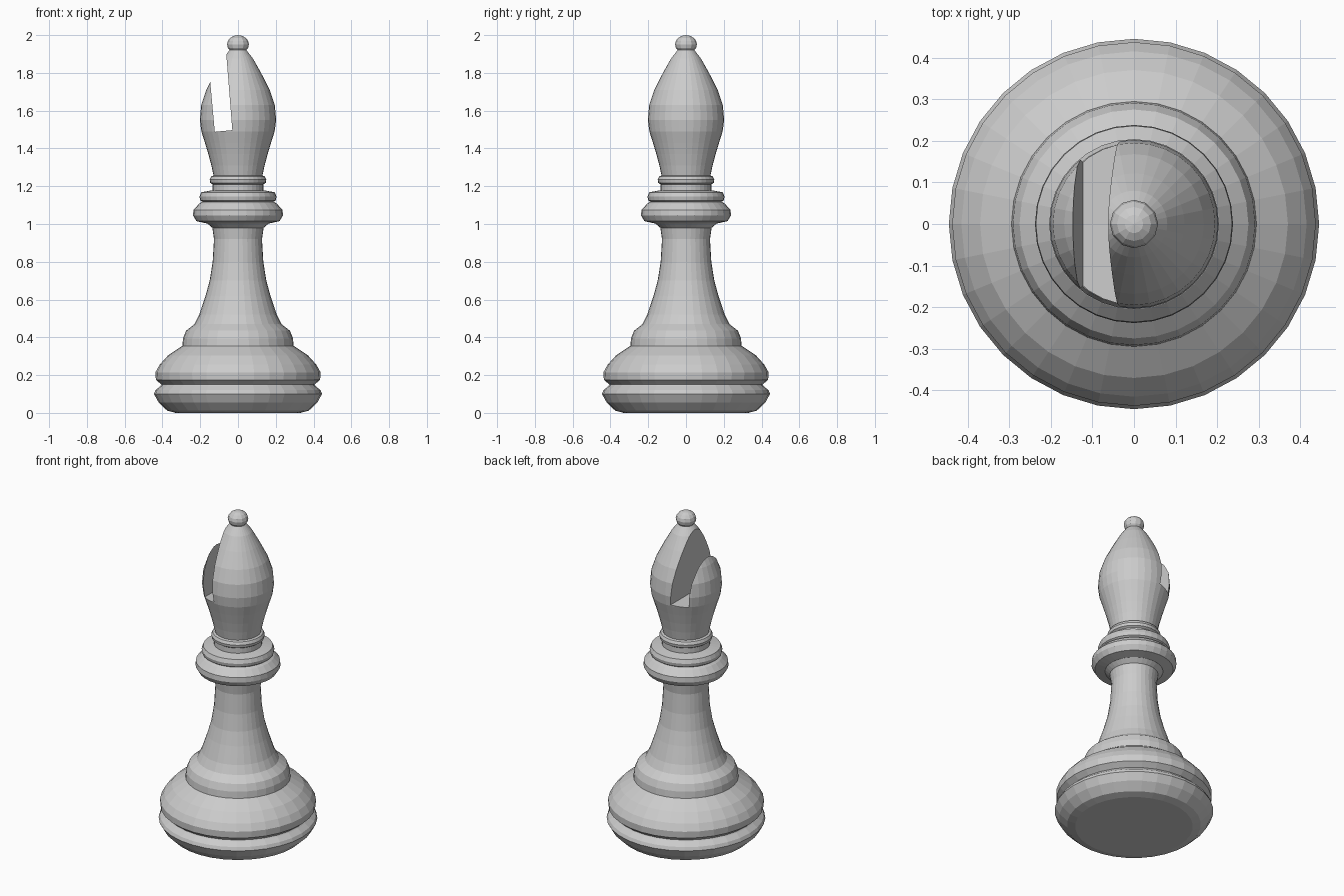
import bpy, bmesh, math

SIDES = 32

cube = bpy.data.objects.get("Cube")
if cube:
    bpy.data.objects.remove(cube, do_unlink=True)

# Single grey finish
grey = bpy.data.materials.new("plain grey")
grey.use_nodes = True
colour = (0.6, 0.6, 0.6, 1)
grey.diffuse_color = colour
grey.node_tree.nodes["Principled BSDF"].inputs["Base Color"].default_value = colour


def finish(name, bm):
    bmesh.ops.recalc_face_normals(bm, faces=bm.faces[:])
    mesh = bpy.data.meshes.new(name)
    bm.to_mesh(mesh)
    bm.free()
    mesh.materials.append(grey)
    obj = bpy.data.objects.new(name, mesh)
    bpy.context.collection.objects.link(obj)
    return obj


def lathe(name, profile):
    """Turn (radius, height) points around z, closing both ends."""
    bm = bmesh.new()
    rings = []
    for r, z in profile:
        rings.append([bm.verts.new((r * math.cos(a), r * math.sin(a), z))
                      for a in (math.tau * i / SIDES for i in range(SIDES))])
    for low, high in zip(rings, rings[1:]):
        for i in range(SIDES):
            j = (i + 1) % SIDES
            bm.faces.new((low[i], low[j], high[j], high[i]))
    bm.faces.new(rings[0])
    bm.faces.new(rings[-1])
    return finish(name, bm)


# Foot and the wide rounded base above it
lathe("foot", [(0.33, 0), (0.375, 0.012), (0.42, 0.055), (0.445, 0.1),
               (0.437, 0.12), (0.41, 0.143), (0.40, 0.155)])
lathe("base", [(0.40, 0.145), (0.415, 0.158), (0.435, 0.175), (0.437, 0.215),
               (0.415, 0.255), (0.37, 0.305), (0.295, 0.355)])

# Stem flaring out at both ends
lathe("stem", [(0.295, 0.35), (0.291, 0.395), (0.275, 0.435), (0.23, 0.47),
               (0.205, 0.52), (0.172, 0.62), (0.15, 0.7), (0.134, 0.8),
               (0.127, 0.92), (0.136, 0.98), (0.165, 1.005), (0.165, 1.02)])

# Stacked collars
lathe("wide_collar", [(0.165, 1.003), (0.22, 1.015), (0.238, 1.045),
                      (0.236, 1.075), (0.205, 1.108), (0.185, 1.12)])
lathe("middle_collar", [(0.185, 1.115), (0.2, 1.125), (0.204, 1.145),
                        (0.195, 1.168), (0.14, 1.178)])
lathe("neck", [(0.134, 1.17), (0.134, 1.21), (0.147, 1.218),
               (0.15, 1.235), (0.142, 1.252), (0.125, 1.258)])

# Pointed head
head = lathe("head", [(0.128, 1.25), (0.141, 1.31), (0.157, 1.37), (0.175, 1.43),
                      (0.194, 1.49), (0.202, 1.55), (0.195, 1.63), (0.168, 1.71),
                      (0.122, 1.8), (0.08, 1.875), (0.045, 1.92)])

# Slanted slot through the head
bm = bmesh.new()
outline = [(-0.123, 1.488), (-0.03, 1.497), (-0.066, 1.95), (-0.165, 1.95)]
front, back = [[bm.verts.new((x, y, z)) for x, z in outline] for y in (-0.3, 0.3)]
bm.faces.new(front)
bm.faces.new(back)
for i in range(4):
    j = (i + 1) % 4
    bm.faces.new((front[i], front[j], back[j], back[i]))
cutter = finish("slot_cutter", bm)
cutter.hide_render = True
cutter.hide_viewport = True
slot = head.modifiers.new("slot", "BOOLEAN")
slot.operation = "DIFFERENCE"
slot.solver = "EXACT"
slot.object = cutter
bpy.context.view_layer.update()
cut_mesh = bpy.data.meshes.new_from_object(
    head.evaluated_get(bpy.context.evaluated_depsgraph_get()))
head.modifiers.clear()
head.data = cut_mesh
bpy.data.objects.remove(cutter, do_unlink=True)

# Small faceted ball on the tip
bm = bmesh.new()
bmesh.ops.create_uvsphere(bm, u_segments=12, v_segments=8, radius=0.058)
for v in bm.verts:
    v.co.z = v.co.z * 0.84 + 1.951
finish("finial", bm)
